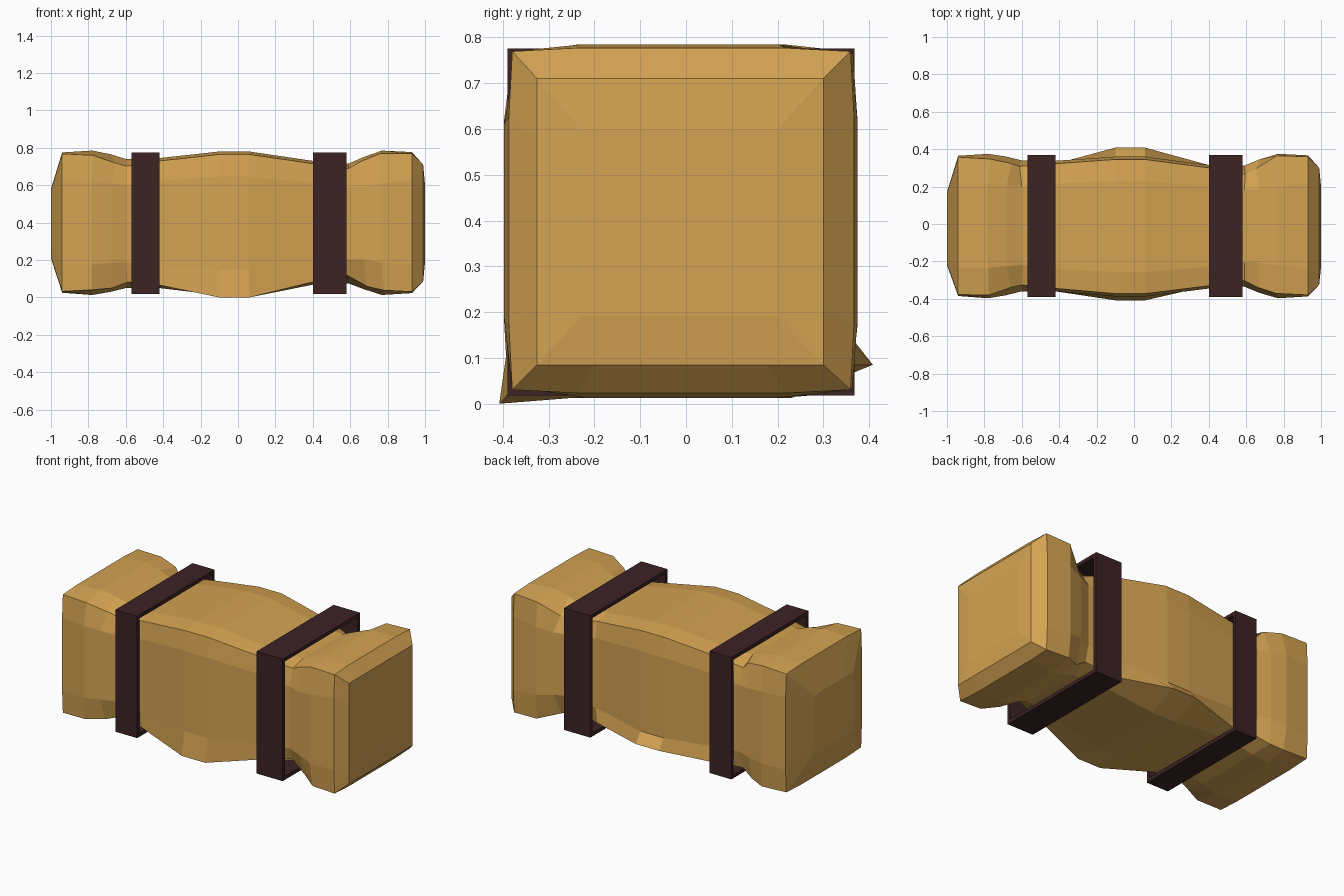
import bpy, bmesh, random

if "Cube" in bpy.data.objects:
    bpy.data.objects.remove(bpy.data.objects["Cube"])

random.seed(4)

def material(name, col):
    m = bpy.data.materials.new(name)
    m.diffuse_color = (*col, 1)
    m.use_nodes = True
    m.node_tree.nodes["Principled BSDF"].inputs["Base Color"].default_value = m.diffuse_color
    return m

TAN = material("tan cloth", (0.66, 0.365, 0.085))
DARK = material("dark leather", (0.045, 0.016, 0.018))

def finish(bm, name, mat):
    bmesh.ops.recalc_face_normals(bm, faces=bm.faces)
    me = bpy.data.meshes.new(name)
    bm.to_mesh(me)
    bm.free()
    me.materials.append(mat)
    ob = bpy.data.objects.new(name, me)
    bpy.context.collection.objects.link(ob)
    return ob

# Cloth bundle: x, y min, y max, z min, z max, corner fullness, side flat, corner jitter
RINGS = [
    (-1.00, -0.22, 0.17, 0.21, 0.58, 0.97, 0.6, 0),
    (-0.94, -0.385, 0.365, 0.025, 0.775, 0.98, 0.6, 0),
    (-0.78, -0.397, 0.375, 0.013, 0.785, 0.955, 0.58, 0.012),
    (-0.68, -0.38, 0.36, 0.03, 0.765, 0.89, 0.58, 0.03),
    (-0.60, -0.36, 0.34, 0.05, 0.74, 0.90, 0.6, 0.012),
    (-0.42, -0.36, 0.338, 0.05, 0.745, 0.955, 0.65, 0),
    (-0.10, -0.387, 0.36, 0.012, 0.78, 0.96, 0.65, 0),
    (0.06, -0.387, 0.36, 0.012, 0.78, 0.96, 0.65, 0),
    (0.40, -0.345, 0.315, 0.068, 0.73, 0.955, 0.65, 0),
    (0.59, -0.335, 0.312, 0.075, 0.715, 0.88, 0.6, 0.012),
    (0.67, -0.368, 0.345, 0.045, 0.75, 0.88, 0.55, 0.03),
    (0.77, -0.397, 0.375, 0.013, 0.785, 0.955, 0.55, 0.01),
    (0.93, -0.387, 0.367, 0.023, 0.777, 0.98, 0.6, 0),
    (0.99, -0.325, 0.30, 0.085, 0.71, 1.0, 0.6, 0),
    (1.00, -0.23, 0.20, 0.19, 0.60, 1.0, 0.6, 0),
]
bm = bmesh.new()
loops = []
for x, y0, y1, z0, z1, k, s, j in RINGS:
    sec = [(k, k), (s, 1), (-s, 1), (-k, k), (-1, s), (-1, -s),
           (-k, -k), (-s, -1), (s, -1), (k, -k), (1, -s), (1, s)]
    loop = []
    for i, (u, v) in enumerate(sec):
        y = (y0 + y1) / 2 + u * (y1 - y0) / 2
        z = (z0 + z1) / 2 + v * (z1 - z0) / 2
        dx = 0
        if i % 3 == 0:
            # crumpled corners by the straps, sagging lower edges in the middle
            dx, dy, dz = (random.uniform(-j, j) for _ in range(3))
            y, z = y + dy, z + dz
            if abs(x) < 0.2 and i == 6:
                y, z = -0.408, 0.0
            if abs(x) < 0.2 and i == 9:
                y, z = 0.408, 0.085
        loop.append(bm.verts.new((x + dx, y, z)))
    loops.append(loop)
for a, b in zip(loops, loops[1:]):
    for i in range(12):
        n = (i + 1) % 12
        bm.faces.new((a[i], a[n], b[n], b[i]))
bm.faces.new(loops[0])
bm.faces.new(loops[-1])
finish(bm, "cloth_bundle", TAN)

# Square hollow straps
def strap(name, xa, xb, t=0.022):
    y0, y1, z0, z1 = -0.39, 0.368, 0.018, 0.776
    bm = bmesh.new()
    rects = []
    for x, d in ((xa, 0), (xb, 0), (xb, t), (xa, t)):
        rects.append([bm.verts.new((x, y, z)) for y, z in (
            (y0 + d, z0 + d), (y1 - d, z0 + d), (y1 - d, z1 - d), (y0 + d, z1 - d))])
    for r in range(4):
        a, b = rects[r], rects[(r + 1) % 4]
        for i in range(4):
            n = (i + 1) % 4
            bm.faces.new((a[i], a[n], b[n], b[i]))
    finish(bm, name, DARK)

strap("left_strap", -0.57, -0.42)
strap("right_strap", 0.40, 0.58)
